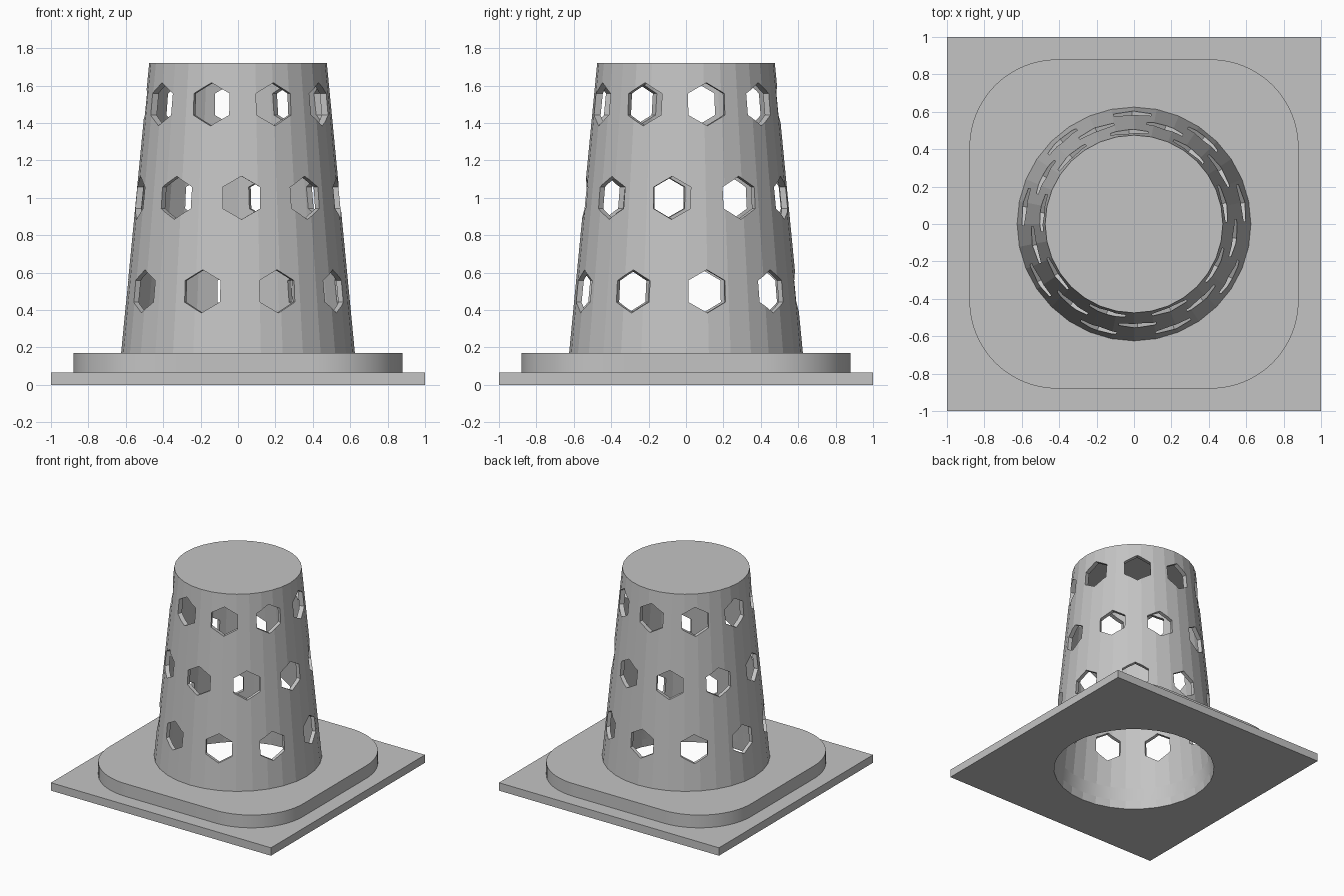
import bpy, bmesh, math
from mathutils import Matrix

if "Cube" in bpy.data.objects:
    bpy.data.objects.remove(bpy.data.objects["Cube"])

SIDES = 32
SLAB_TOP, PLATE_TOP, TOP = 0.065, 0.17, 1.72

grey = bpy.data.materials.new("mid grey")
grey.use_nodes = True
colour = (0.55, 0.55, 0.55, 1)
grey.diffuse_color = colour
grey.node_tree.nodes["Principled BSDF"].inputs["Base Color"].default_value = colour


def make_object(name, bm):
    bmesh.ops.recalc_face_normals(bm, faces=bm.faces)
    mesh = bpy.data.meshes.new(name)
    bm.to_mesh(mesh)
    bm.free()
    mesh.materials.append(grey)
    obj = bpy.data.objects.new(name, mesh)
    bpy.context.collection.objects.link(obj)
    return obj


def frustum(name, r_low, r_high, z_low, z_high):
    bm = bmesh.new()
    bmesh.ops.create_cone(bm, cap_ends=True, segments=SIDES, radius1=r_low,
                          radius2=r_high, depth=z_high - z_low,
                          matrix=Matrix.Translation((0, 0, (z_low + z_high) / 2)))
    return make_object(name, bm)


def rounded_slab(name, half, radius, z_low, z_high, steps):
    bm = bmesh.new()
    verts = []
    for corner in range(4):
        middle = math.radians(45 + 90 * corner)
        cx = math.copysign(half - radius, math.cos(middle))
        cy = math.copysign(half - radius, math.sin(middle))
        for i in range(steps + 1):
            a = math.radians(90 * (corner + (i / steps if steps else 0.5)))
            verts.append(bm.verts.new((cx + radius * math.cos(a),
                                       cy + radius * math.sin(a), z_low)))
    face = bm.faces.new(verts)
    grown = bmesh.ops.extrude_face_region(bm, geom=[face])["geom"]
    top = [v for v in grown if isinstance(v, bmesh.types.BMVert)]
    bmesh.ops.translate(bm, verts=top, vec=(0, 0, z_high - z_low))
    return make_object(name, bm)


def cut(obj, cutter):
    mod = obj.modifiers.new("cut", 'BOOLEAN')
    mod.operation = 'DIFFERENCE'
    mod.solver = 'EXACT'
    mod.object = cutter
    bpy.context.view_layer.update()
    graph = bpy.context.evaluated_depsgraph_get()
    mesh = bpy.data.meshes.new_from_object(obj.evaluated_get(graph))
    obj.modifiers.clear()
    obj.data = mesh


# Parts: square foot, rounded plate and tapered body
foot = rounded_slab("square_foot", 1.0, 0, 0, SLAB_TOP, 0)
plate = rounded_slab("rounded_plate", 0.88, 0.47, SLAB_TOP, PLATE_TOP, 16)
body = frustum("tapered_body", 0.625, 0.475, PLATE_TOP, TOP)

# Hollow inside, open below and closed at the top
hollow = frustum("hollow_cutter", 0.625, 0.44, -0.1, TOP - 0.04)
for part in (foot, plate, body):
    cut(part, hollow)

# Three staggered rows of nine hexagonal holes
bm = bmesh.new()
for row in range(3):
    for k in range(9):
        angle = math.radians(-19 + 21 * row + 40 * k - 90)
        place = (Matrix.Translation((0, 0, 0.5 + 0.5 * row))
                 @ Matrix.Rotation(angle, 4, 'Z')
                 @ Matrix.Translation((0.6, 0, 0))
                 @ Matrix.Rotation(math.pi / 2, 4, 'Y')
                 @ Matrix.Rotation(math.pi / 2, 4, 'Z'))
        r = 0.1 / math.cos(math.pi / 6)
        bmesh.ops.create_cone(bm, cap_ends=True, segments=6, radius1=r,
                              radius2=r, depth=0.4, matrix=place)
holes = make_object("hole_cutter", bm)
cut(body, holes)

for helper in (hollow, holes):
    bpy.data.objects.remove(helper)

# Smooth the rounded corners and the body, keeping the rims sharp
for part in (plate, body):
    bpy.ops.object.select_all(action='DESELECT')
    part.select_set(True)
    bpy.context.view_layer.objects.active = part
    bpy.ops.object.shade_smooth_by_angle(angle=math.radians(30 if part is plate else 8))
